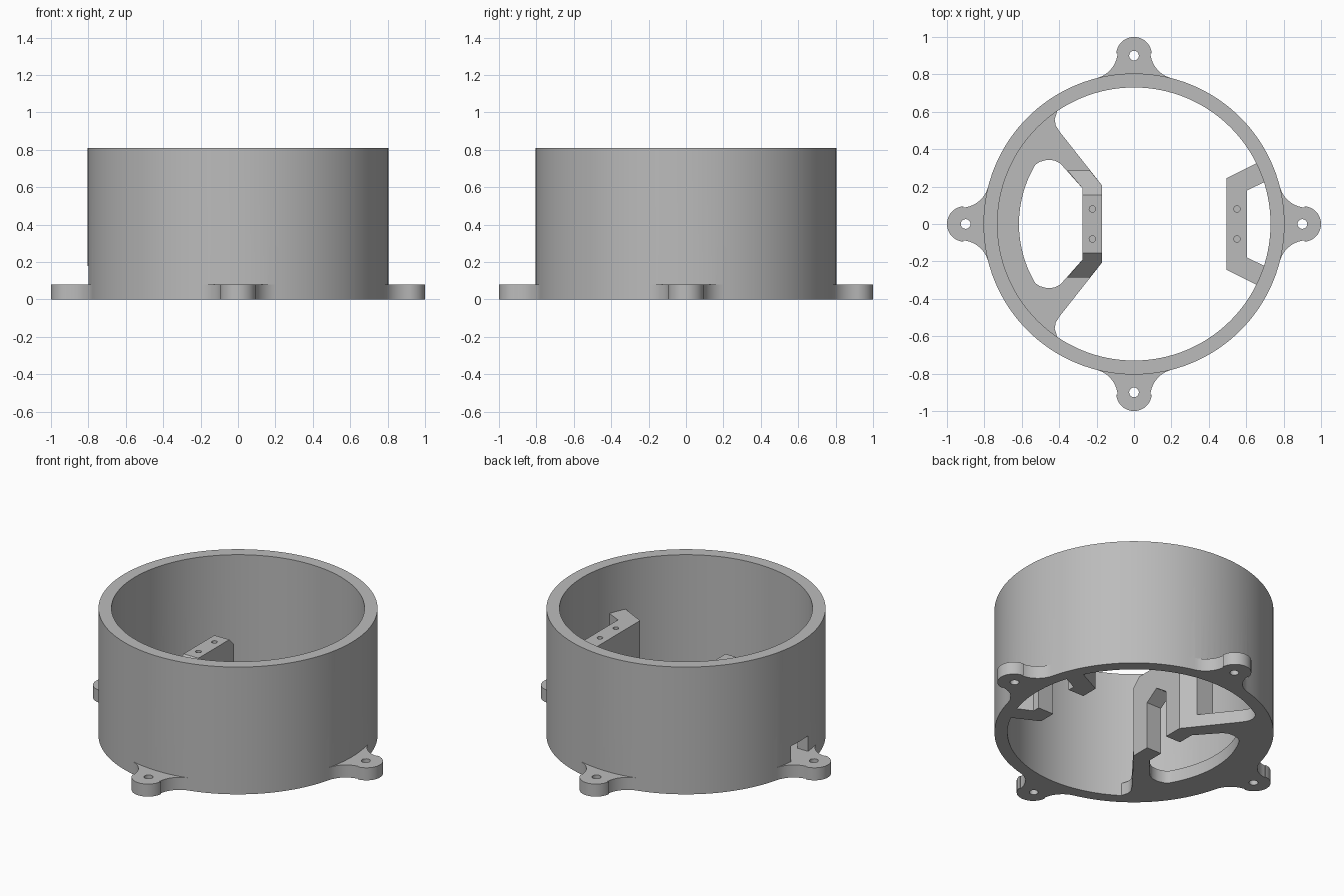
import bpy, bmesh
from math import cos, sin, radians, pi
from mathutils import Matrix, Vector

cube = bpy.data.objects.get("Cube")
if cube:
    bpy.data.objects.remove(cube)

grey = bpy.data.materials.new("plain grey")
grey.use_nodes = True
GREY = (0.5, 0.5, 0.5, 1)
grey.diffuse_color = GREY
grey.node_tree.nodes["Principled BSDF"].inputs["Base Color"].default_value = GREY


def arc(cx, cy, r, a0, a1, n):
    return [(cx + r * cos(radians(a0 + (a1 - a0) * i / n)),
             cy + r * sin(radians(a0 + (a1 - a0) * i / n))) for i in range(n + 1)]


def circle(cx, cy, r, n=24):
    return arc(cx, cy, r, 0, 360, n)[:-1]


def flip_y(points):
    """Close a half outline by mirroring it across the x axis."""
    return points + [(x, -y) for x, y in reversed(points)]


def prism(name, loops, z0, z1, matrix=Matrix()):
    """Extrude an outline (first loop) with holes (other loops) from z0 to z1."""
    curve = bpy.data.curves.new(name, "CURVE")
    curve.dimensions, curve.fill_mode = "2D", "BOTH"
    curve.extrude = (z1 - z0) / 2
    for loop in loops:
        spline = curve.splines.new("POLY")
        spline.points.add(len(loop) - 1)
        for point, (x, y) in zip(spline.points, loop):
            point.co = (x, y, 0, 1)
        spline.use_cyclic_u = True
    temp = bpy.data.objects.new(name, curve)
    bpy.context.collection.objects.link(temp)
    mesh = bpy.data.meshes.new_from_object(
        temp.evaluated_get(bpy.context.evaluated_depsgraph_get()))
    bpy.data.objects.remove(temp)
    bm = bmesh.new()
    bm.from_mesh(mesh)
    bmesh.ops.remove_doubles(bm, verts=bm.verts, dist=1e-5)
    bmesh.ops.transform(bm, matrix=matrix @ Matrix.Translation((0, 0, (z0 + z1) / 2)), verts=bm.verts)
    bmesh.ops.recalc_face_normals(bm, faces=bm.faces)
    bm.to_mesh(mesh)
    bm.free()
    mesh.name = name
    mesh.materials.clear()
    mesh.materials.append(grey)
    obj = bpy.data.objects.new(name, mesh)
    bpy.context.collection.objects.link(obj)
    return obj


def combine(obj, other, operation):
    """Apply a boolean and discard the second object."""
    mod = obj.modifiers.new("boolean", "BOOLEAN")
    mod.operation, mod.object, mod.solver = operation, other, "EXACT"
    bpy.context.view_layer.objects.active = obj
    bpy.ops.object.modifier_apply(modifier=mod.name)
    bpy.data.objects.remove(other)


def slope_end(obj, side):
    """Trim one end of a post top at 45 degrees."""
    bm = bmesh.new()
    bm.from_mesh(obj.data)
    cut = bmesh.ops.bisect_plane(
        bm, geom=bm.verts[:] + bm.edges[:] + bm.faces[:], dist=1e-6,
        plane_co=(0, side * 0.155, TOP), plane_no=Vector((0, side, 1)).normalized(), clear_outer=True)
    edges = [e for e in cut["geom_cut"] if isinstance(e, bmesh.types.BMEdge)]
    bmesh.ops.holes_fill(bm, edges=edges)
    bmesh.ops.recalc_face_normals(bm, faces=bm.faces)
    bm.to_mesh(obj.data)
    bm.free()


X_AXIS = Matrix(((0, 0, 1, 0), (1, 0, 0, 0), (0, 1, 0, 0), (0, 0, 0, 1)))
TOP, FLOOR = 0.505, 0.08

# Cylindrical wall
housing = prism("housing", [circle(0, 0, 0.805, 128), circle(0, 0, 0.73, 128)], 0, 0.81)

# Four screw ears with flared roots
half = [(0.755, 0.15)] + arc(0.925, 0.237, 0.15, 194.4, 266, 10) + arc(0.905, 0, 0.095, 86, 0, 12)
for i in range(4):
    ear = prism("screw_ear", [flip_y(half)[:], circle(0.9, 0, 0.026)], 0, FLOOR,
                Matrix.Rotation(i * pi / 2, 4, "Z"))
    combine(housing, ear, "UNION")

# Floor bracket on one side, with a rounded window
outer = [(-0.17, 0.205), (-0.395, 0.49), (-0.418, 0.525), (-0.424, 0.56), (-0.41, 0.605)]
outer += arc(0, 0, 0.765, 122, 180, 32)[:-1]
window = [(-0.275, 0.19), (-0.395, 0.325), (-0.425, 0.34), (-0.465, 0.343), (-0.505, 0.332)]
window += arc(0, 0, 0.615, 149, 180, 16)[:-1]
combine(housing, prism("floor_bracket", [flip_y(outer), flip_y(window)], 0, FLOOR), "UNION")

# Inner post with swept, sloping ends
post = prism("inner_post", [[(-0.17, 0.205), (-0.235, 0.285), (-0.355, 0.285), (-0.275, 0.19),
                             (-0.275, -0.19), (-0.355, -0.285), (-0.235, -0.285), (-0.17, -0.205)]], 0, TOP)
for side in (-1, 1):
    slope_end(post, side)
combine(housing, post, "UNION")

# Wall post joined to the cylinder by slanted arms
combine(housing, prism("wall_post", [[(0.495, 0.245), (0.68, 0.338), (0.72, 0.235), (0.605, 0.18),
                                      (0.605, -0.18), (0.72, -0.235), (0.68, -0.338), (0.495, -0.245)]],
                       0, TOP), "UNION")

# Gabled slots through the posts and their screw holes
for x, width in ((-0.2225, 0.085), (0.55, 0.135)):
    gable = [(-width, -0.1), (width, -0.1), (width, 0.3), (0, 0.3 + width * 0.7), (-width, 0.3)]
    combine(housing, prism("slot_cutter", [gable], x - 0.058, x + 0.058, X_AXIS), "DIFFERENCE")
    for y in (-0.08, 0.08):
        combine(housing, prism("hole_cutter", [circle(x, y, 0.017, 16)], TOP - 0.08, TOP + 0.1), "DIFFERENCE")

# Cable opening low in the wall
opening = [(-0.085, FLOOR), (0.085, FLOOR), (0.085, 0.18), (-0.085, 0.18)]
combine(housing, prism("opening_cutter", [opening], -0.9, -0.65, X_AXIS), "DIFFERENCE")

bpy.ops.object.select_all(action="DESELECT")
housing.select_set(True)
bpy.context.view_layer.objects.active = housing
bpy.ops.object.shade_smooth_by_angle(angle=radians(30))
